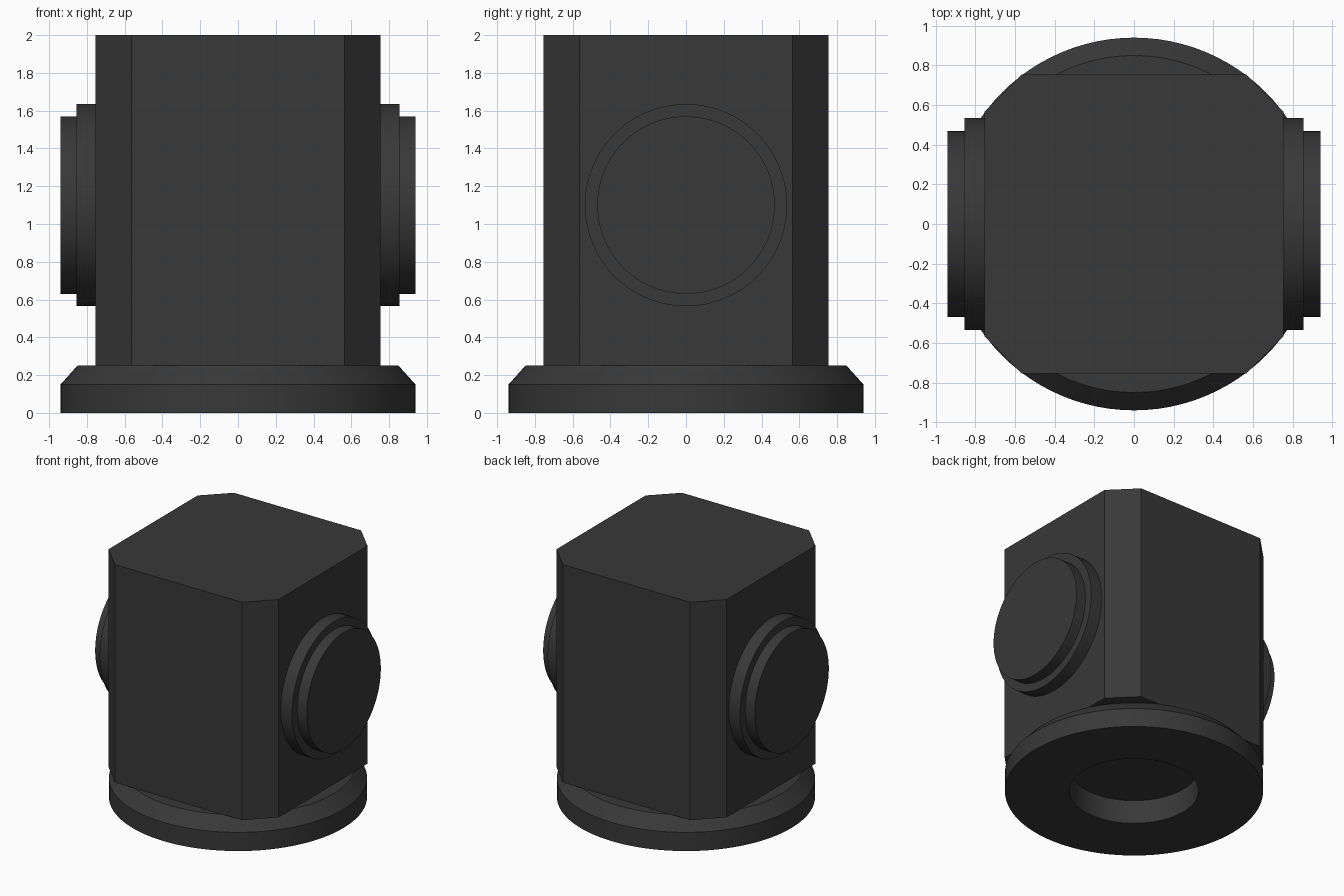
import bpy, bmesh, math
from mathutils import Matrix, Vector

if "Cube" in bpy.data.objects:
    bpy.data.objects.remove(bpy.data.objects["Cube"])

dark = bpy.data.materials.new("dark_grey")
dark.diffuse_color = (0.04, 0.04, 0.04, 1)
dark.use_nodes = True
dark.node_tree.nodes["Principled BSDF"].inputs["Base Color"].default_value = dark.diffuse_color


def finish(name, bm, smooth=False):
    bmesh.ops.remove_doubles(bm, verts=bm.verts, dist=1e-5)
    bmesh.ops.recalc_face_normals(bm, faces=bm.faces)
    me = bpy.data.meshes.new(name)
    bm.to_mesh(me)
    bm.free()
    me.materials.append(dark)
    ob = bpy.data.objects.new(name, me)
    bpy.context.collection.objects.link(ob)
    if smooth:
        bpy.ops.object.select_all(action='DESELECT')
        ob.select_set(True)
        bpy.context.view_layer.objects.active = ob
        bpy.ops.object.shade_smooth_by_angle(angle=math.radians(30))
    return ob


def lathe(name, profile, matrix=Matrix(), steps=96):
    """Spin (radius, height) points around z, then place with matrix."""
    bm = bmesh.new()
    vs = [bm.verts.new((r, 0, h)) for r, h in profile]
    es = [bm.edges.new(p) for p in zip(vs, vs[1:])]
    bmesh.ops.spin(bm, geom=vs + es, cent=(0, 0, 0), axis=(0, 0, 1),
                   angle=2 * math.pi, steps=steps, use_merge=True)
    bm.transform(matrix)
    return finish(name, bm, True)


# round base flange with bevelled rim and a blind socket underneath
lathe("base_flange", [(0, .19), (.47, .19), (.47, 0), (.94, 0),
                      (.94, .15), (.85, .25), (0, .25)])

# square body with cut corners
W, C, Z0, Z1 = .755, .565, .25, 2.0
bm = bmesh.new()
outline = [(W, -C), (W, C), (C, W), (-C, W), (-W, C), (-W, -C), (-C, -W), (C, -W)]
base = bm.faces.new([bm.verts.new((x, y, Z0)) for x, y in outline])
ext = bmesh.ops.extrude_face_region(bm, geom=[base], use_keep_orig=True)
bmesh.ops.translate(bm, vec=Vector((0, 0, Z1 - Z0)),
                    verts=[v for v in ext["geom"] if isinstance(v, bmesh.types.BMVert)])
finish("body", bm)

# stepped round bosses on both sides
for name, s in (("right_boss", 1), ("left_boss", -1)):
    place = Matrix.Translation((0, 0, 1.1)) @ Matrix.Rotation(s * math.pi / 2, 4, 'Y')
    lathe(name, [(0, .75), (.535, .75), (.535, .855), (.47, .855), (.47, .94), (0, .94)], place)
